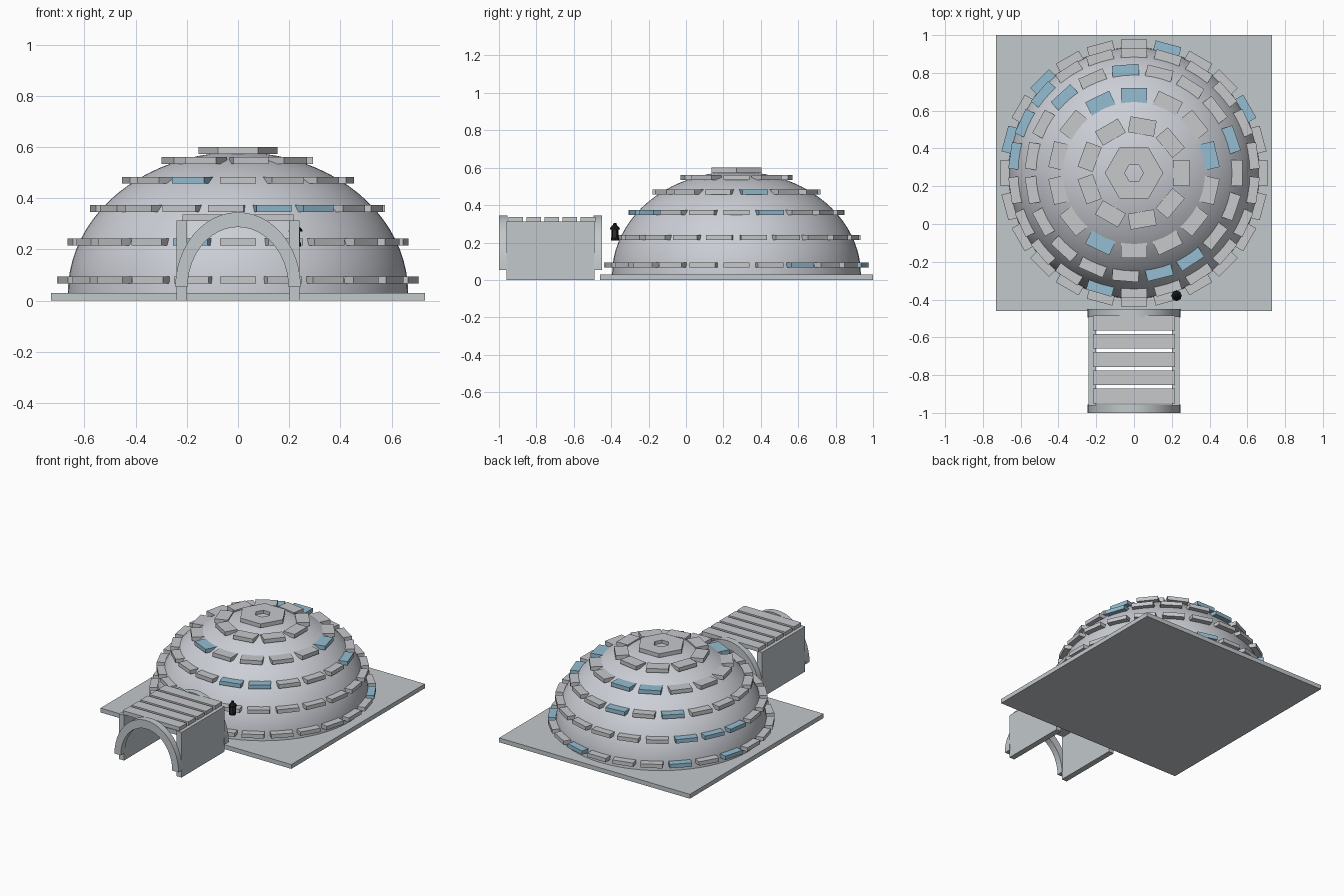
import bpy, bmesh, math
from mathutils import Matrix, Vector

if "Cube" in bpy.data.objects:
    bpy.data.objects.remove(bpy.data.objects["Cube"])

CENTRE_Y = 0.27


def material(name, rgb):
    m = bpy.data.materials.new(name)
    m.diffuse_color = (*rgb, 1)
    m.use_nodes = True
    m.node_tree.nodes["Principled BSDF"].inputs["Base Color"].default_value = m.diffuse_color
    return m


SNOW = material("snow", (0.60, 0.62, 0.67))
BRICK = material("grey brick", (0.57, 0.58, 0.60))
ICE = material("blue ice", (0.30, 0.51, 0.64))
STONE = material("pale stone", (0.54, 0.58, 0.60))
BLACK = material("black metal", (0.008, 0.008, 0.009))
GLASS = material("dark glass", (0.05, 0.05, 0.05))


def finish(bm, name, *mats):
    bmesh.ops.recalc_face_normals(bm, faces=bm.faces)
    me = bpy.data.meshes.new(name)
    bm.to_mesh(me)
    bm.free()
    for m in mats:
        me.materials.append(m)
    ob = bpy.data.objects.new(name, me)
    bpy.context.collection.objects.link(ob)
    return ob


def add_box(bm, matrix, size, index=0):
    made = bmesh.ops.create_cube(bm, size=1, matrix=matrix @ Matrix.Diagonal((*size, 1)))
    for f in {f for v in made["verts"] for f in v.link_faces}:
        f.material_index = index


def box(name, lo, hi, mat):
    lo, hi = Vector(lo), Vector(hi)
    bm = bmesh.new()
    add_box(bm, Matrix.Translation((lo + hi) / 2), hi - lo)
    return finish(bm, name, mat)


def lathe(name, profile, steps, centre, mat, closed=False):
    """Revolve (radius, height) points around a vertical axis."""
    bm = bmesh.new()
    vs = [bm.verts.new((r, 0, z)) for r, z in profile]
    pairs = list(zip(vs, vs[1:])) + ([(vs[-1], vs[0])] if closed else [])
    edges = [bm.edges.new(p) for p in pairs]
    bmesh.ops.spin(bm, geom=vs + edges, cent=(0, 0, 0), axis=(0, 0, 1),
                   angle=math.tau, steps=steps, use_duplicate=False)
    bmesh.ops.remove_doubles(bm, verts=bm.verts, dist=1e-5)
    ob = finish(bm, name, mat)
    ob.location = centre
    return ob


# Ground slab
box("ground_slab", (-0.73, -0.46, 0), (0.73, 1, 0.03), STONE)

# Smooth dome
N = 20
curve = [(0.665 * math.cos(i / N * math.pi / 2), 0.55 * math.sin(i / N * math.pi / 2))
         for i in range(N)] + [(0, 0.55)]
dome = lathe("dome", curve, 64, (0, CENTRE_Y, 0.03), SNOW)
for p in dome.data.polygons:
    p.use_smooth = True

# Brick rings: height, mid radius, brick count, half-step offset, blue bricks
RINGS = [
    (0.080, 0.665, 24, 0.0, {2, 5, 9, 11}),
    (0.228, 0.620, 22, 0.5, {8, 9, 10, 15}),
    (0.360, 0.532, 19, 0.0, {1, 5, 7, 15, 16}),
    (0.470, 0.407, 14, 0.5, {0, 3, 4, 9}),
    (0.547, 0.250, 9, 0.0, set()),
]
for n, (z, radius, count, offset, blue) in enumerate(RINGS, 1):
    bm = bmesh.new()
    for k in range(count):
        turn = Matrix.Rotation((k + offset) / count * math.tau, 4, "Z")
        add_box(bm, turn @ Matrix.Translation((radius, 0, 0)), (0.085, 0.14, 0.027),
                1 if k in blue else 0)
    ring = finish(bm, f"brick_ring_{n}", BRICK, ICE)
    ring.location = (0, CENTRE_Y, z)

# Hexagonal cap with a hole
lathe("cap_ring", [(0.05, 0), (0.155, 0), (0.155, 0.027), (0.05, 0.027)], 6,
      (0, CENTRE_Y, 0.573), BRICK, closed=True)

# Tunnel side walls
for side, x in (("left", -0.22), ("right", 0.22)):
    box(f"tunnel_wall_{side}", (x - 0.02, -0.96, 0), (x + 0.02, -0.49, 0.312), STONE)

# Tunnel roof planks
for i in range(5):
    y = -0.91 + i * 0.0965
    box(f"roof_plank_{i + 1}", (-0.217, y - 0.039, 0.31), (0.217, y + 0.039, 0.337), BRICK)


# Arch rims at both ends of the tunnel
def arch(name, y0, y1):
    bm = bmesh.new()
    steps, rows = 24, []
    for i in range(steps + 1):
        a = math.pi * i / steps
        c, s = math.cos(a), math.sin(a)
        rows.append([bm.verts.new((rx * c, y, 0.052 + rz * s))
                     for rx, rz, y in ((0.245, 0.293, y0), (0.245, 0.293, y1),
                                       (0.197, 0.235, y1), (0.197, 0.235, y0))])
    for a, b in zip(rows, rows[1:]):
        for j in range(4):
            bm.faces.new((a[j], a[(j + 1) % 4], b[(j + 1) % 4], b[j]))
    bm.faces.new(rows[0])
    bm.faces.new(rows[-1])
    ob = finish(bm, name, STONE)
    bpy.context.view_layer.objects.active = ob
    ob.select_set(True)
    bpy.ops.object.shade_smooth_by_angle(angle=math.radians(30))
    ob.select_set(False)


arch("front_arch", -1.0, -0.955)
arch("back_arch", -0.495, -0.45)

# Lantern: base, glass, cap and ring on top
SPOT = (0.225, -0.38, 0.212)
lathe("lantern_base", [(0, 0), (0.022, 0), (0.022, 0.014), (0, 0.014)], 8, SPOT, BLACK)
lathe("lantern_glass", [(0, 0.014), (0.018, 0.014), (0.018, 0.06), (0, 0.06)], 8, SPOT, GLASS)
lathe("lantern_cap", [(0, 0.058), (0.028, 0.058), (0.024, 0.068), (0.01, 0.082),
                      (0.008, 0.092), (0, 0.092)], 8, SPOT, BLACK)
bm = bmesh.new()
for k in range(4):
    turn = Matrix.Rotation(math.tau * (k + 0.5) / 4, 4, "Z")
    add_box(bm, turn @ Matrix.Translation((0.019, 0, 0.036)), (0.006, 0.006, 0.05))
finish(bm, "lantern_bars", BLACK).location = SPOT
